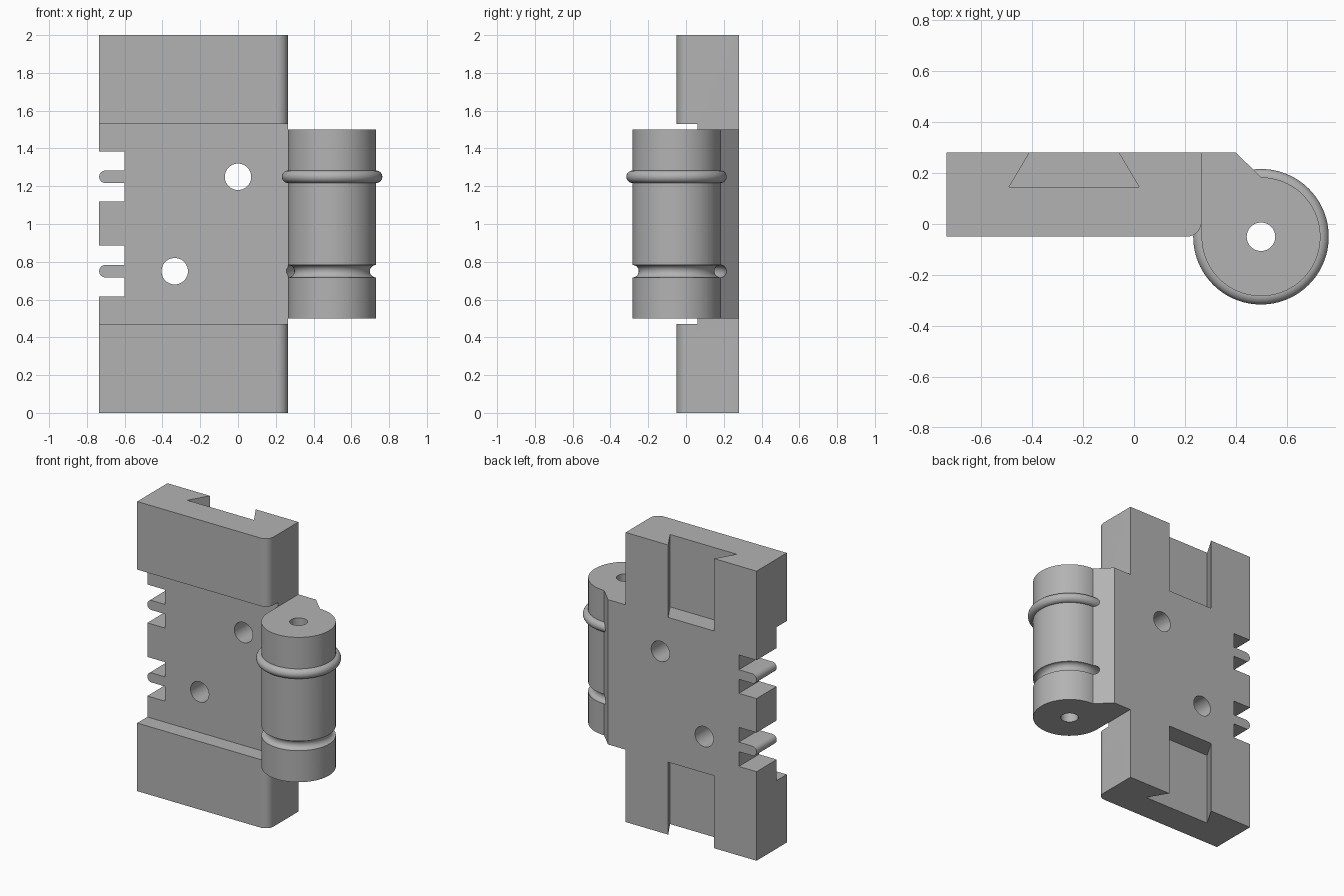
import bpy, bmesh, math
from mathutils import Matrix

if "Cube" in bpy.data.objects:
    bpy.data.objects.remove(bpy.data.objects["Cube"])

grey = bpy.data.materials.new("plain grey")
grey.diffuse_color = (0.45, 0.45, 0.45, 1)
grey.use_nodes = True
grey.node_tree.nodes["Principled BSDF"].inputs["Base Color"].default_value = grey.diffuse_color


def make_object(name, bm):
    bmesh.ops.recalc_face_normals(bm, faces=bm.faces)
    mesh = bpy.data.meshes.new(name)
    bm.to_mesh(mesh)
    bm.free()
    mesh.materials.append(grey)
    obj = bpy.data.objects.new(name, mesh)
    bpy.context.collection.objects.link(obj)
    return obj


def prism(name, points, z0, z1):
    """Extrude an outline in x and y from z0 to z1."""
    bm = bmesh.new()
    face = bm.faces.new([bm.verts.new((x, y, z0)) for x, y in points])
    out = bmesh.ops.extrude_face_region(bm, geom=[face])
    verts = [v for v in out["geom"] if isinstance(v, bmesh.types.BMVert)]
    bmesh.ops.translate(bm, verts=verts, vec=(0, 0, z1 - z0))
    return make_object(name, bm)


def box(name, x0, x1, y0, y1, z0, z1):
    return prism(name, [(x0, y0), (x1, y0), (x1, y1), (x0, y1)], z0, z1)


def rod(name, r, depth, loc, along_y=False):
    bm = bmesh.new()
    m = Matrix.Translation(loc)
    if along_y:
        m = m @ Matrix.Rotation(math.pi / 2, 4, 'X')
    bmesh.ops.create_cone(bm, cap_ends=True, segments=48, radius1=r, radius2=r,
                          depth=depth, matrix=m)
    return make_object(name, bm)


def ring(name, major, minor, loc, n=96, k=24):
    bm = bmesh.new()
    rows = []
    for i in range(n):
        a = 2 * math.pi * i / n
        row = []
        for j in range(k):
            b = 2 * math.pi * (j + 0.5) / k
            r = major + minor * math.cos(b)
            row.append(bm.verts.new((loc[0] + r * math.cos(a), loc[1] + r * math.sin(a),
                                     loc[2] + minor * math.sin(b))))
        rows.append(row)
    for i in range(n):
        p, q = rows[i], rows[(i + 1) % n]
        for j in range(k):
            bm.faces.new((p[j], q[j], q[(j + 1) % k], p[(j + 1) % k]))
    return make_object(name, bm)


def combine(target, tool, operation):
    mod = target.modifiers.new("combine", 'BOOLEAN')
    mod.operation = operation
    mod.solver = 'EXACT'
    mod.object = tool
    bpy.context.view_layer.objects.active = target
    bpy.ops.object.modifier_apply(modifier=mod.name)
    bpy.data.objects.remove(tool)


def arc(cx, cy, r, a0, a1, n):
    return [(cx + r * math.cos(math.radians(a0 + (a1 - a0) * i / n)),
             cy + r * math.sin(math.radians(a0 + (a1 - a0) * i / n))) for i in range(n + 1)]


L, R, F, B = -0.735, 0.265, -0.05, 0.28
HX, HY, HR = 0.498, -0.05, 0.233

# Body with one rounded front edge
body = prism("hinge_plate", [(L, F)] + arc(0.205, 0.01, 0.06, -90, 0, 10) + [(R, B), (L, B)], 0, 2)

# Recess across the middle of the front
combine(body, box("recess", -1, 0.5, -0.5, 0.06, 0.47, 1.53), 'DIFFERENCE')

# Notches in the left edge, each with a round-ended tongue in the middle
for z, z0, z1 in ((1.25, 1.12, 1.385), (0.75, 0.615, 0.885)):
    combine(body, box("notch", -1, -0.6, -0.5, 0.5, z0, z1), 'DIFFERENCE')
    outline = [(-0.57, z + 0.033)] + arc(L + 0.033, z, 0.033, 90, 270, 14) + [(-0.57, z - 0.033)]
    tongue = prism("tongue", outline, -B, -0.06)
    tongue.data.transform(Matrix.Rotation(math.pi / 2, 4, 'X'))
    combine(body, tongue, 'UNION')

# Dovetail pockets at both ends of the back
s = 0.08 / 0.135 * 0.1
dovetail = [(-0.49, 0.145), (0.02, 0.145), (-0.06 - s, B + 0.1), (-0.41 + s, B + 0.1)]
for z0, z1 in ((-0.2, 0.5), (1.5, 2.2)):
    combine(body, prism("dovetail", dovetail, z0, z1), 'DIFFERENCE')

# Screw holes
for x, z in ((0, 1.25), (-0.335, 0.75)):
    combine(body, rod("screw_hole", 0.07, 2, (x, 0, z), True), 'DIFFERENCE')

# Hinge barrel with its leaf
barrel = prism("barrel", arc(HX, HY, HR, 180, 450, 72) +
               [(0.4, B), (0.22, B), (0.22, 0.12), (R, 0.12)], 0.5, 1.5)
combine(body, barrel, 'UNION')

# Ring grooves and pin bore
for z in (0.75, 1.25):
    combine(body, ring("groove", HR, 0.033, (HX, HY, z)), 'DIFFERENCE')
combine(body, rod("pin_bore", 0.056, 3, (HX, HY, 1)), 'DIFFERENCE')

bpy.ops.object.select_all(action='DESELECT')
body.select_set(True)
bpy.context.view_layer.objects.active = body
bpy.ops.object.shade_smooth_by_angle(angle=math.radians(30))
